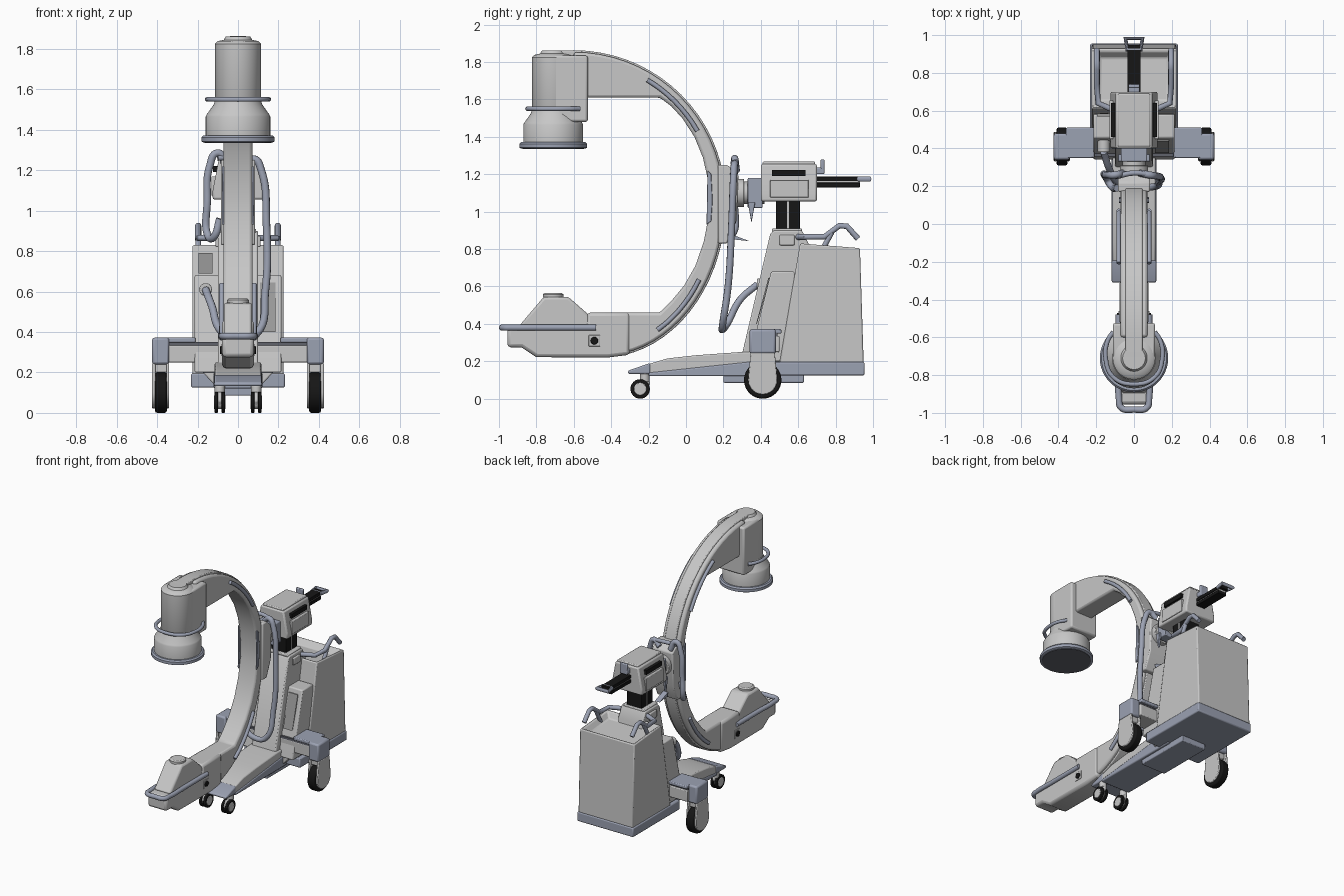
import bpy, bmesh, math
from mathutils import Vector

if "Cube" in bpy.data.objects:
    bpy.data.objects.remove(bpy.data.objects["Cube"])


def mat(name, r, g, b):
    m = bpy.data.materials.new(name)
    m.diffuse_color = (r, g, b, 1)
    m.use_nodes = True
    m.node_tree.nodes["Principled BSDF"].inputs["Base Color"].default_value = m.diffuse_color
    return m


GREY = mat("light_grey", .57, .57, .57)
BLUE = mat("blue_grey", .33, .36, .45)
BLACK = mat("black", .008, .008, .008)
MID = mat("mid_grey", .33, .33, .33)
SLATE = mat("dark_slate", .12, .125, .15)


def finish(bm, name, m, bevel=0.0):
    bmesh.ops.recalc_face_normals(bm, faces=bm.faces[:])
    me = bpy.data.meshes.new(name)
    bm.to_mesh(me)
    bm.free()
    me.materials.append(m)
    ob = bpy.data.objects.new(name, me)
    bpy.context.collection.objects.link(ob)
    bpy.ops.object.select_all(action='DESELECT')
    ob.select_set(True)
    bpy.context.view_layer.objects.active = ob
    if bevel:
        mod = ob.modifiers.new("bevel", 'BEVEL')
        mod.width, mod.segments, mod.limit_method = bevel, 2, 'ANGLE'
        mod.angle_limit = math.radians(35)
    bpy.ops.object.shade_smooth_by_angle(angle=math.radians(35))
    return ob


def prism(name, pts, a, b, m, axis='x', bevel=.008, tray=0):
    """Extrude a profile: (y, z) along x, (x, z) along y or (x, y) along z."""
    bm = bmesh.new()
    put = {'x': lambda p, t: (t, p[0], p[1]), 'y': lambda p, t: (p[0], t, p[1]),
           'z': lambda p, t: (p[0], p[1], t)}[axis]
    lo = [bm.verts.new(put(p, a)) for p in pts]
    hi = [bm.verts.new(put(p, b)) for p in pts]
    bm.faces.new(lo)
    bm.faces.new(hi)
    for i in range(len(pts)):
        j = (i + 1) % len(pts)
        bm.faces.new((lo[i], lo[j], hi[j], hi[i]))
    if tray:
        bmesh.ops.recalc_face_normals(bm, faces=bm.faces[:])
        top = max(bm.faces, key=lambda f: f.normal.z)
        bmesh.ops.inset_region(bm, faces=[top], thickness=.022)
        bmesh.ops.inset_region(bm, faces=[top], thickness=.045, depth=-tray)
    return finish(bm, name, m, bevel)


def box(name, x, y, z, m, bevel=.006):
    return prism(name, [(x[0], y[0]), (x[1], y[0]), (x[1], y[1]), (x[0], y[1])], z[0], z[1], m, 'z', bevel)


def lathe(name, prof, cx, cy, m, n=48):
    bm = bmesh.new()
    rings = [[bm.verts.new((cx + r * math.cos(k * math.tau / n), cy + r * math.sin(k * math.tau / n), z))
              for k in range(n)] for r, z in prof]
    for p, q in zip(rings, rings[1:]):
        for k in range(n):
            bm.faces.new((p[k], p[(k + 1) % n], q[(k + 1) % n], q[k]))
    bm.faces.new(rings[0])
    bm.faces.new(rings[-1])
    return finish(bm, name, m)


def rod(name, p, q, r, m, bevel=.004, n=32):
    """Cylinder between two points."""
    p, q = Vector(p), Vector(q)
    bm = bmesh.new()
    bmesh.ops.create_cone(bm, cap_ends=True, segments=n, radius1=r, radius2=r, depth=(q - p).length)
    rot = (q - p).to_track_quat('Z', 'Y')
    for v in bm.verts:
        v.co = rot @ v.co + (p + q) / 2
    return finish(bm, name, m, bevel)


def tube(name, pts, r, m, closed=False, smooth=True):
    cu = bpy.data.curves.new(name, 'CURVE')
    cu.dimensions, cu.bevel_depth, cu.bevel_resolution = '3D', r, 3
    cu.use_fill_caps, cu.resolution_u = True, 8
    sp = cu.splines.new('BEZIER')
    sp.bezier_points.add(len(pts) - 1)
    for bp, p in zip(sp.bezier_points, pts):
        bp.co = p
        bp.handle_left_type = bp.handle_right_type = 'AUTO' if smooth else 'VECTOR'
    sp.use_cyclic_u = closed
    cu.materials.append(m)
    ob = bpy.data.objects.new(name, cu)
    bpy.context.collection.objects.link(ob)
    bpy.ops.object.select_all(action='DESELECT')
    ob.select_set(True)
    bpy.context.view_layer.objects.active = ob
    bpy.ops.object.convert(target='MESH')
    bpy.ops.object.shade_smooth_by_angle(angle=math.radians(40))


# C-shaped arm: outer and inner outlines in the y-z plane
def outer(t, d=0.0):
    """Outer outline, t from 90 (top) to -90 degrees (bottom)."""
    c, s = math.cos(math.radians(t)), math.sin(math.radians(t))
    if t >= 0:
        return (-.6 + (.813 - d) * c, 1.05 + (.813 - d) * s)
    return (-.45 + (.663 - d) * c, 1.05 + (.83 - d) * s)


inner = [(-.14, .46), (-.08, .52), (-.01, .605), (.05, .71), (.095, .84), (.12, .97), (.125, 1.06),
         (.115, 1.18), (.09, 1.29), (.045, 1.4), (-.02, 1.5), (-.08, 1.565), (-.14, 1.61)]
ts = [90 - 5 * k for k in range(37)]
prism("c_arm", [(-.6, 1.61)] + [outer(t, .01) for t in ts] + [(-.45, .46)] + inner, -.072, .072, GREY, bevel=.014)
prism("c_arm_outer_rail", [(-.71, 1.82), (-.71, 1.862)] + [outer(t) for t in ts] + [outer(t, .03) for t in ts[::-1]],
      -.045, .045, GREY, bevel=.006)
for sx, side in ((1, "right"), (-1, "left")):
    for lab, t0, t1 in (("upper", 59, 30), ("lower", -61, -32)):
        pts = [outer(t0 + (t1 - t0) * k / 6, .05) for k in range(7)]
        tube(f"c_arm_grip_{lab}_{side}", [(sx * .08, y, z) for y, z in pts], .013, BLUE)

# Detector head on top
lathe("detector_housing", [(.108, 1.52), (.113, 1.53), (.113, 1.825), (.1, 1.838), (.07, 1.845), (.06, 1.862)], 0, -.71, GREY)
box("detector_back_block", (-.112, .112), (-.71, -.525), (1.48, 1.835), GREY, .012)
lathe("detector_bell", [(.115, 1.54), (.12, 1.525), (.155, 1.475), (.16, 1.465), (.16, 1.37), (.15, 1.36)], 0, -.71, GREY)
lathe("detector_rim", [(.172, 1.337), (.181, 1.342), (.181, 1.362), (.172, 1.372), (.155, 1.372)], 0, -.71, BLUE)
lathe("detector_face", [(.165, 1.334), (.165, 1.338)], 0, -.71, SLATE)
tube("detector_handle", [(.11, -.57, 1.55), (.14, -.62, 1.55), (.15, -.71, 1.55), (.11, -.81, 1.55), (0, -.848, 1.55),
     (-.11, -.81, 1.55), (-.15, -.71, 1.55), (-.14, -.62, 1.55), (-.11, -.57, 1.55)], .012, BLUE)

# Tube housing at the bottom
prism("tube_housing", [(-.955, .275), (-.88, .275), (-.8, .222), (-.42, .22), (-.3, .235), (-.3, .46), (-.53, .46), (-.53, .4),
      (-.955, .38)], -.078, .078, GREY, bevel=.018)
prism("tube_housing_hump", [(-.9, .38), (-.76, .545), (-.63, .545), (-.51, .44), (-.5, .38)], -.07, .07, GREY, bevel=.014)
lathe("tube_cap", [(.055, .54), (.055, .558), (.045, .565)], 0, -.71, GREY, 32)
tube("tube_guard_handle", [(.08, -.48, .38), (.08, -.75, .38), (.08, -.92, .38), (.068, -.972, .38), (0, -.982, .38),
     (-.068, -.972, .38), (-.08, -.92, .38), (-.08, -.75, .38), (-.08, -.48, .38)], .017, BLUE)
for sx, side in ((1, "right"), (-1, "left")):
    box(f"tube_knob_plate_{side}", tuple(sorted((sx * .076, sx * .082))), (-.52, -.46), (.28, .34), GREY, .002)
    rod(f"tube_knob_{side}", (sx * .07, -.49, .31), (sx * .09, -.49, .31), .02, BLACK)

# Arm carrier and pivot
prism("arm_carrier", [(.17, .83), (.22, .83), (.27, .95), (.28, 1.2), (.22, 1.25), (.17, 1.25)], -.085, .085, GREY)
for sx, side in ((1, "right"), (-1, "left")):
    prism(f"carrier_pad_{side}", [(.11, .93), (.135, .95), (.142, 1.06), (.135, 1.2), (.115, 1.22), (.112, 1.06)],
          *sorted((sx * .068, sx * .08)), BLUE, bevel=.003)
rod("pivot_collar", (0, .26, 1.1), (0, .31, 1.1), .075, GREY)
rod("pivot_shaft", (0, .29, 1.1), (0, .42, 1.1), .06, GREY)
box("pivot_bracket", (-.07, .07), (.33, .41), (1.02, 1.18), BLUE)
for sx, side in ((1, "right"), (-1, "left")):
    prism(f"brake_lever_{side}", [(.33, 1.05), (.37, 1.05), (.35, .94)], *sorted((sx * .065, sx * .085)), BLUE, bevel=.004)
prism("carrier_lever", [(.24, .88), (.34, .842), (.25, .852)], -.02, .02, BLUE, bevel=0)

# Carriage head on the lifting column
prism("carriage_head", [(-.125, 1.055), (.125, 1.055), (.125, 1.1), (.095, 1.255), (-.095, 1.255), (-.125, 1.1)], .4, .7, GREY, 'y', .01)
box("carriage_top_plate", (-.085, .085), (.41, .69), (1.25, 1.268), GREY)
for sx, side in ((1, "right"), (-1, "left")):
    box(f"carriage_slot_{side}", tuple(sorted((sx * .09, sx * .123))), (.46, .64), (1.19, 1.222), BLACK, 0)
    box(f"carriage_panel_{side}", tuple(sorted((sx * .1, sx * .131))), (.45, .655), (1.075, 1.17), GREY, .004)
box("carriage_latch", (-.03, .03), (.69, .74), (1.2, 1.235), BLUE)
box("carriage_latch_hook", (-.03, .03), (.72, .74), (1.22, 1.28), BLUE)
box("slide_rail_upper", (-.035, .035), (.68, .95), (1.163, 1.188), BLACK, .003)
box("slide_rail_lower", (-.035, .035), (.68, .93), (1.13, 1.155), BLACK, .003)
box("slide_rail_core", (-.028, .028), (.68, .93), (1.15, 1.17), GREY, 0)
tube("slide_end_handle", [(-.035, .925, 1.175), (-.045, .982, 1.175), (.045, .982, 1.175), (.035, .925, 1.175)], .014, BLUE, True, False)
box("lifting_column", (-.06, .06), (.48, .61), (.88, 1.06), BLACK, .004)
box("lifting_column_seam", (-.062, .062), (.54, .55), (.89, 1.06), GREY, 0)

# Cart body
prism("tower", [(.27, .24), (.3, .24), (.45, .88), (.47, .9), (.62, .9), (.66, .82), (.66, .2), (.27, .2)], -.1, .1, GREY)
box("tower_collar", (-.09, .09), (.46, .62), (.89, .91), GREY)
prism("rear_cabinet", [(.5, .19), (.95, .19), (.93, .805), (.61, .83)], -.225, .225, GREY, tray=.04)
prism("cabinet_skirt", [(.4, .125), (.955, .125), (.955, .195), (.4, .195)], -.232, .232, BLUE)
for sx, side in ((1, "right"), (-1, "left")):
    prism(f"side_console_{side}", [(.34, .2), (.36, .3), (.455, .68), (.58, .68), (.62, .2)], *sorted((sx * .09, sx * .215)), GREY)
    box(f"tower_clip_{side}", tuple(sorted((sx * .09, sx * .112))), (.5, .58), (.82, .875), GREY)
    tube(f"push_handle_{side}", [(sx * .1, .6, .865), (sx * .19, .64, .865), (sx * .197, .74, .865), (sx * .197, .82, .925),
         (sx * .197, .86, .922), (sx * .197, .92, .855)], .016, BLUE, smooth=False)
    rod(f"push_handle_post_{side}", (sx * .197, .72, .78), (sx * .197, .78, .89), .014, BLUE)
prism("console_grille", [(.379, .4), (.375, .4), (.44, .645), (.45, .645)], .11, .185, MID, bevel=0)
box("cabinet_port_plate", (-.195, -.125), (.568, .584), (.69, .79), MID, 0)
rod("cabinet_port", (-.16, .57, .73), (-.16, .588, .73), .022, BLACK)
rod("cable_socket", (-.16, .38, .61), (-.16, .45, .61), .032, GREY)

# Front foot
prism("front_foot", [(-.2, .125), (-.2, .185), (-.1, .215), (.05, .232), (.3, .25), (.45, .25), (.45, .125)], -.115, .115, GREY)
prism("front_foot_tip", [(-.31, .132), (-.31, .15), (-.2, .188), (-.19, .188), (-.19, .132)], -.118, .118, BLUE)
prism("foot_skirt", [(-.2, .12), (-.2, .14), (.36, .2), (.5, .2), (.5, .12)], -.12, .12, BLUE)
box("under_plate", (-.1, .1), (.2, .63), (.085, .13), BLUE)

# Rear outriggers, wheels and front casters
for sx, side in ((1, "right"), (-1, "left")):
    X = lambda a, b: tuple(sorted((sx * a, sx * b)))
    box(f"outrigger_{side}", X(.08, .36), (.36, .5), (.25, .335), GREY)
    box(f"outrigger_gap_{side}", X(.1, .36), (.358, .49), (.333, .35), SLATE, 0)
    box(f"outrigger_cover_{side}", X(.21, .36), (.35, .51), (.348, .372), BLUE)
    prism(f"outrigger_brace_{side}", [(sx * .1, .25), (sx * .22, .25), (sx * .1, .12)], .36, .5, GREY, 'y')
    box(f"wheel_cap_{side}", X(.34, .425), (.34, .48), (.24, .372), BLUE, .012)
    arch = [(.41 + .078 * math.cos(math.radians(a)), .1 + .078 * math.sin(math.radians(a))) for a in range(180, 361, 15)]
    for lab, a, b in (("outer", .408, .425), ("inner", .34, .354)):
        prism(f"wheel_cover_{lab}_{side}", [(.345, .245)] + arch + [(.475, .245)], *X(a, b), GREY, bevel=.005)
    box(f"wheel_bridge_{side}", X(.345, .42), (.36, .46), (.2, .245), GREY)
    rod(f"rear_wheel_{side}", (sx * .352, .41, .1), (sx * .41, .41, .1), .1, BLACK, .01, 40)
    rod(f"caster_stem_{side}", (sx * .09, -.22, .09), (sx * .09, -.22, .135), .025, GREY)
    prism(f"caster_fork_{side}", [(-.29, .06), (-.27, .1), (-.2, .11), (-.19, .08), (-.23, .03), (-.27, .03)], *X(.078, .102), GREY)
    for lab, a, b in (("outer", .098, .116), ("inner", .064, .082)):
        rod(f"caster_wheel_{lab}_{side}", (sx * a, -.245, .052), (sx * b, -.245, .052), .052, BLACK)
    rod(f"caster_hub_{side}", (sx * .061, -.245, .052), (sx * .119, -.245, .052), .034, GREY)

# Cables
tube("long_cable", [(.03, .27, 1.22), (.08, .26, 1.255), (.115, .255, 1.2), (.14, .245, .95), (.135, .225, .6), (.09, .195, .39),
     (0, .195, .37), (-.08, .22, .4), (-.13, .29, .53), (-.16, .38, .61)], .019, BLUE)
tube("left_cable_loop", [(-.06, .27, 1.22), (-.1, .26, 1.285), (-.14, .26, 1.22), (-.152, .26, 1.05), (-.145, .24, .87),
     (-.12, .2, .87), (-.09, .19, .96)], .019, BLUE)
tube("carrier_top_bar", [(-.1, .25, 1.26), (0, .27, 1.265), (.09, .26, 1.255)], .014, BLUE)
